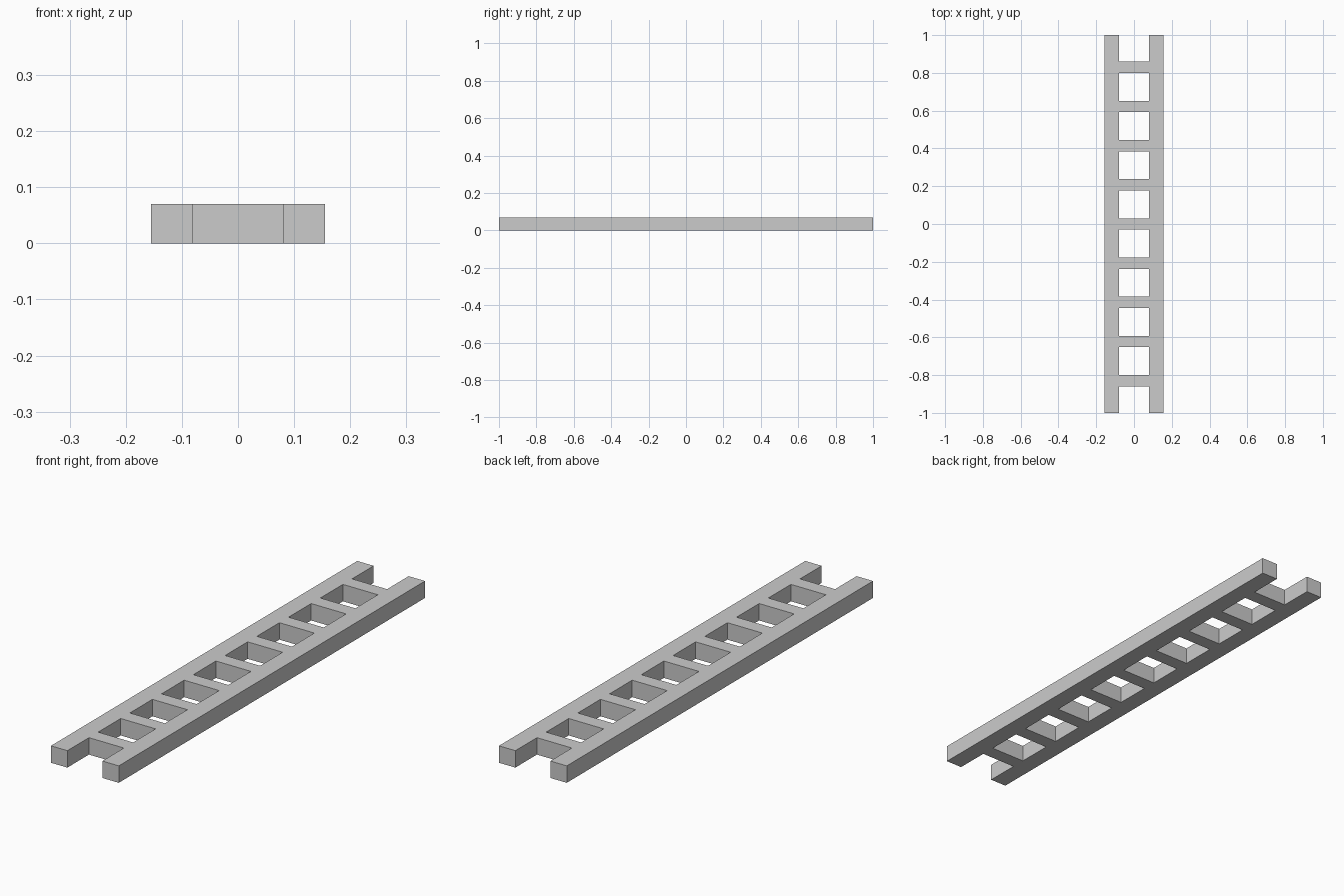
import bpy
import bmesh

# Remove the default cube
if "Cube" in bpy.data.objects:
    bpy.data.objects.remove(bpy.data.objects["Cube"], do_unlink=True)

INNER, OUTER = 0.08, 0.155
HEIGHT, HALF_LENGTH = 0.07, 1.0
RUNGS, SPACING, RUNG_HALF = 9, 0.2073, 0.03

grey = bpy.data.materials.new("plain_grey")
grey.use_nodes = True
colour = (0.6, 0.6, 0.6, 1)
grey.diffuse_color = colour
grey.node_tree.nodes["Principled BSDF"].inputs["Base Color"].default_value = colour

# Lines across the ladder at both edges of every rung
ys = [-HALF_LENGTH]
for i in range(RUNGS):
    centre = (i - (RUNGS - 1) / 2) * SPACING
    ys += [centre - RUNG_HALF, centre + RUNG_HALF]
ys.append(HALF_LENGTH)
xs = [-OUTER, -INNER, INNER, OUTER]

# Flat outline: two rails, joined by a rung in every second row
bm = bmesh.new()
grid = [[bm.verts.new((x, y, 0)) for x in xs] for y in ys]
for row in range(len(ys) - 1):
    for col in range(3):
        if col != 1 or row % 2:
            a, b = grid[row], grid[row + 1]
            bm.faces.new((a[col], a[col + 1], b[col + 1], b[col]))

# Raise the outline into one solid
raised = bmesh.ops.extrude_face_region(bm, geom=bm.faces[:], use_keep_orig=True)
top = [v for v in raised["geom"] if isinstance(v, bmesh.types.BMVert)]
bmesh.ops.translate(bm, verts=top, vec=(0, 0, HEIGHT))
bmesh.ops.recalc_face_normals(bm, faces=bm.faces[:])

mesh = bpy.data.meshes.new("ladder")
bm.to_mesh(mesh)
bm.free()
mesh.materials.append(grey)
ladder = bpy.data.objects.new("ladder", mesh)
bpy.context.collection.objects.link(ladder)
